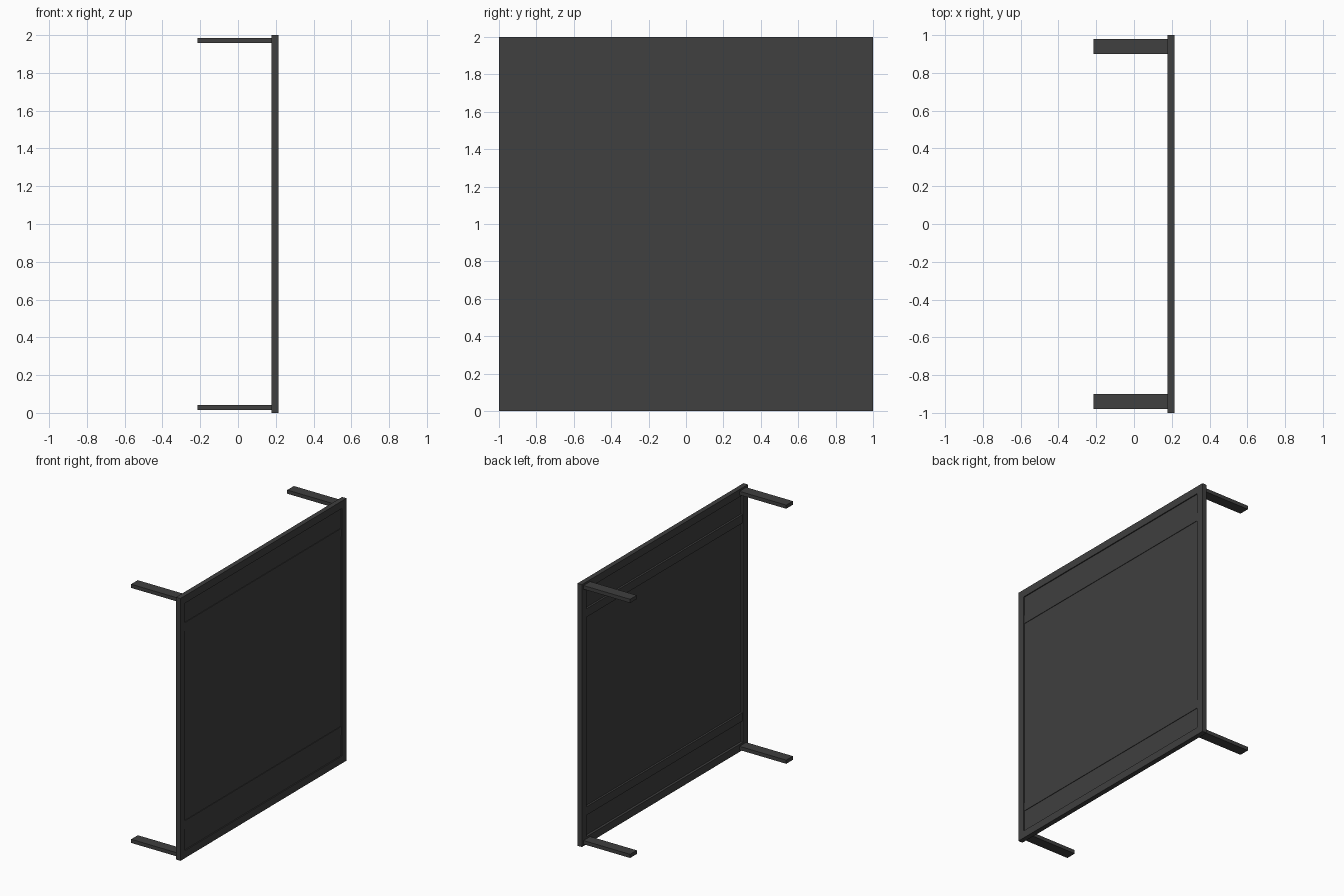
import bpy

cube = bpy.data.objects.get("Cube")
if cube:
    bpy.data.objects.remove(cube, do_unlink=True)

# Single dark grey finish
GREY = (0.05, 0.05, 0.05, 1)
mat = bpy.data.materials.new("dark_grey_metal")
mat.use_nodes = True
mat.diffuse_color = GREY
mat.node_tree.nodes["Principled BSDF"].inputs["Base Color"].default_value = GREY


def box(name, xs, ys, zs):
    """Box spanning the given (low, high) ranges."""
    spans = (xs, ys, zs)
    bpy.ops.mesh.primitive_cube_add(size=1, location=[sum(s) / 2 for s in spans])
    ob = bpy.context.object
    ob.name = name
    ob.scale = [s[1] - s[0] for s in spans]
    bpy.ops.object.transform_apply(location=False, rotation=False, scale=True)
    ob.data.materials.append(mat)
    return ob


BACK, FACE = 0.178, 0.215    # frame depth along x
WIDTH = 0.057                # frame bar width
INNER = 1 - WIDTH
frame_x = (BACK, FACE)

# Square outer frame: two full-height stiles with two bars between them
box("frame_front_stile", frame_x, (-1, -INNER), (0, 2))
box("frame_back_stile", frame_x, (INNER, 1), (0, 2))
box("frame_bottom_bar", frame_x, (-INNER, INNER), (0, WIDTH))
box("frame_top_bar", frame_x, (-INNER, INNER), (2 - WIDTH, 2))

# Thin sheet recessed on both sides
box("panel_sheet", (BACK + 0.019, FACE - 0.008), (-INNER, INNER), (WIDTH, 2 - WIDTH))

# Cross rails standing proud of the sheet, just below the frame faces
for name, z in (("lower_cross_rail", 0.25), ("upper_cross_rail", 1.76)):
    box(name, (BACK + 0.004, FACE - 0.004), (-INNER, INNER), (z - 0.032, z + 0.032))

# Four flat arms reaching out from the corners
for level, zs in (("lower", (0.014, 0.042)), ("upper", (1.958, 1.986))):
    box(level + "_front_arm", (-0.215, BACK), (-0.98, -0.9), zs)
    box(level + "_back_arm", (-0.215, BACK), (0.9, 0.98), zs)
